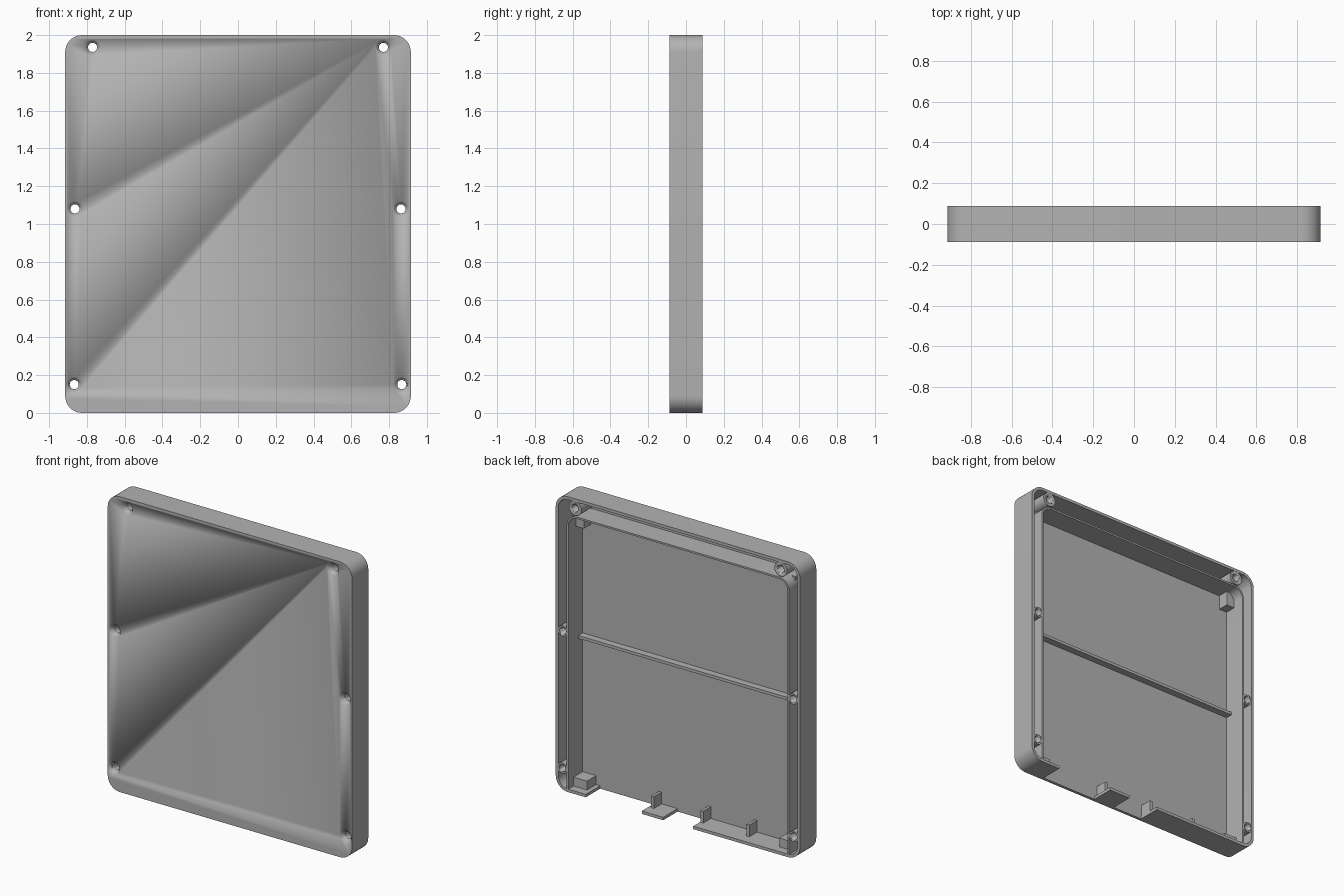
import bpy, bmesh, math

if "Cube" in bpy.data.objects:
    bpy.data.objects.remove(bpy.data.objects["Cube"])

W, H, D = 0.915, 2.0, 0.087      # half width, height, half depth
FLOOR = -0.067                   # inner face of the front panel
INX = 0.833                      # outer face of the inner wall

grey = bpy.data.materials.new("grey plastic")
grey.diffuse_color = (0.45, 0.45, 0.45, 1)
grey.use_nodes = True
grey.node_tree.nodes["Principled BSDF"].inputs["Base Color"].default_value = grey.diffuse_color


def finish(name, bm):
    bmesh.ops.recalc_face_normals(bm, faces=bm.faces)
    me = bpy.data.meshes.new(name)
    bm.to_mesh(me)
    bm.free()
    ob = bpy.data.objects.new(name, me)
    bpy.context.collection.objects.link(ob)
    me.materials.append(grey)
    bpy.ops.object.select_all(action='DESELECT')
    ob.select_set(True)
    bpy.context.view_layer.objects.active = ob
    bpy.ops.object.shade_smooth_by_angle(angle=math.radians(30))
    return ob


def prism(name, pts, y0, y1):
    """Extrude an (x, z) outline from y0 to y1."""
    bm = bmesh.new()
    face = bm.faces.new([bm.verts.new((x, y0, z)) for x, z in pts])
    ext = bmesh.ops.extrude_face_region(bm, geom=[face])
    verts = [g for g in ext["geom"] if isinstance(g, bmesh.types.BMVert)]
    bmesh.ops.translate(bm, vec=(0, y1 - y0, 0), verts=verts)
    return finish(name, bm)


def box(name, x0, x1, y0, y1, z0, z1):
    return prism(name, [(x0, z0), (x1, z0), (x1, z1), (x0, z1)], y0, y1)


def arc(cx, cz, r, a0, n=10):
    return [(cx + r * math.cos(math.radians(a0 + 90 * i / n)),
             cz + r * math.sin(math.radians(a0 + 90 * i / n))) for i in range(n + 1)]


def corners(w, z0, z1, r, quads):
    c = [(w - r, z1 - r), (r - w, z1 - r), (r - w, z0 + r), (w - r, z0 + r)]
    return [p for q in quads for p in arc(*c[q], r, 90 * q)]


# front panel
panel = prism("front_panel", corners(W, 0, H, 0.09, range(4)), -D, FLOOR)

# outer rim, open along part of the bottom
t = 0.02
outer = [(0.69, 0)] + corners(W, 0, H, 0.09, (3, 0, 1, 2)) + [(-0.115, 0)]
inner = [(0.69, t)] + corners(W - t, t, H - t, 0.07, (3, 0, 1, 2)) + [(-0.115, t)]
prism("outer_rim", outer + inner[::-1], FLOOR, D)

# inner wall, an upside-down U
t = 0.012
outer = [(INX, 0.015)] + corners(INX, 0, 1.88, 0.075, (0, 1)) + [(-INX, 0.015)]
inner = [(INX - t, 0.015)] + corners(INX - t, 0, 1.88 - t, 0.063, (0, 1)) + [(t - INX, 0.015)]
prism("inner_wall", outer + inner[::-1], FLOOR, D)

# bottom tab, cross rib and small upright fins
box("bottom_tab", 0.11, 0.27, FLOOR, D, 0, 0.02)
box("cross_rib", -INX, INX, FLOOR, -0.02, 1.0, 1.02)
for i, x in enumerate((0.24, -0.13, -0.475)):
    box(f"bottom_fin_{i + 1}", x - 0.01, x + 0.01, FLOOR, 0.015, 0.015, 0.10)

# corner support blocks
for s, side in ((1, "right"), (-1, "left")):
    xs = sorted((s * 0.72, s * 0.825))
    box(f"lower_block_{side}", *xs, FLOOR, 0.03, 0.015, 0.08)
    xs = sorted((s * 0.76, s * 0.825))
    box(f"upper_block_{side}", *xs, FLOOR, 0.007, 1.77, 1.87)

# screw bosses, with countersunk holes through them and the panel
SCREWS = [(0.77, 1.935, 0.048), (0.863, 1.08, 0.036), (0.867, 0.15, 0.036)]
RINGS = [(0.044, -D - 0.01), (0.042, -D), (0.024, -D + 0.03), (0.024, D + 0.02)]
N = 32


def ring(bm, x, z, r, y):
    return [bm.verts.new((x + r * math.cos(math.tau * i / N), y,
                          z + r * math.sin(math.tau * i / N))) for i in range(N)]


def lathe(bm, x, z, profile):
    loops = [ring(bm, x, z, r, y) for r, y in profile]
    for a, b in zip(loops, loops[1:]):
        for i in range(N):
            bm.faces.new((a[i], a[(i + 1) % N], b[(i + 1) % N], b[i]))
    bm.faces.new(loops[0][::-1])
    bm.faces.new(loops[-1])


holes, bosses = bmesh.new(), bmesh.new()
for s in (1, -1):
    for x, z, r in SCREWS:
        lathe(holes, s * x, z, RINGS)
        lathe(bosses, s * x, z, [(r, FLOOR - 0.001), (r, D - 0.001)])
cutter = finish("screw_hole_cutter", holes)
boss = finish("screw_bosses", bosses)
for ob in (panel, boss):
    mod = ob.modifiers.new("screw_holes", 'BOOLEAN')
    mod.operation, mod.solver, mod.object = 'DIFFERENCE', 'EXACT', cutter
    bpy.context.view_layer.objects.active = ob
    bpy.ops.object.modifier_apply(modifier=mod.name)
cutter.hide_render = True
cutter.hide_set(True)
